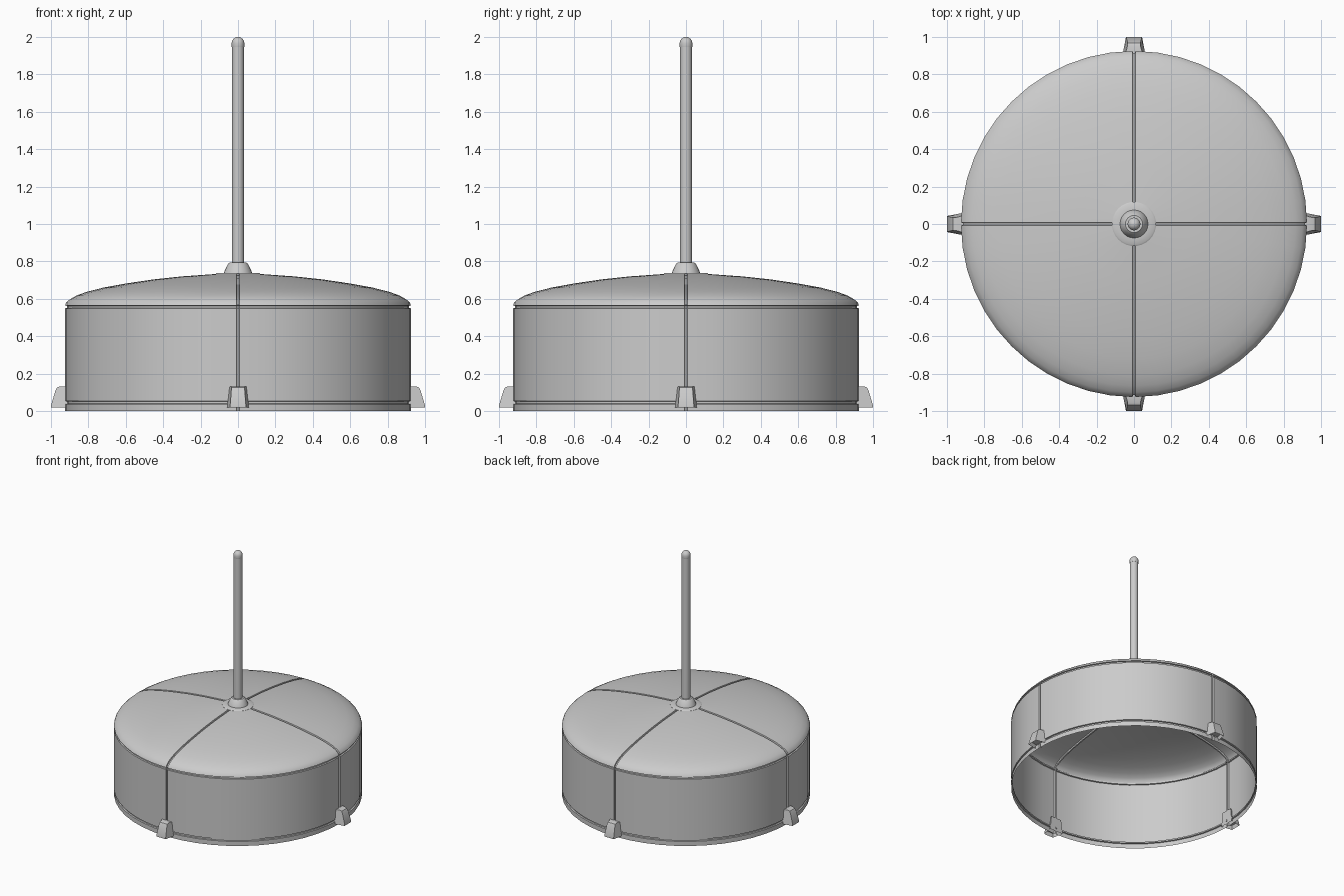
import bpy, bmesh, math
from mathutils import Matrix

cube = bpy.data.objects.get("Cube")
if cube:
    bpy.data.objects.remove(cube)

grey = bpy.data.materials.new("plain grey")
grey.use_nodes = True
COLOUR = (0.6, 0.6, 0.6, 1)
grey.diffuse_color = COLOUR
grey.node_tree.nodes["Principled BSDF"].inputs["Base Color"].default_value = COLOUR


def finish(name, bm, angle=35):
    mesh = bpy.data.meshes.new(name)
    bm.to_mesh(mesh)
    bm.free()
    mesh.materials.append(grey)
    obj = bpy.data.objects.new(name, mesh)
    bpy.context.collection.objects.link(obj)
    bpy.ops.object.select_all(action="DESELECT")
    obj.select_set(True)
    bpy.context.view_layer.objects.active = obj
    bpy.ops.object.shade_smooth_by_angle(angle=math.radians(angle))
    return obj


def skin(bm, rings):
    for low, high in zip(rings, rings[1:]):
        n = len(low)
        for i in range(n):
            j = (i + 1) % n
            bm.faces.new((low[i], low[j], high[j], high[i]))


def lathe(name, profile, sides):
    bm = bmesh.new()
    rings = [[bm.verts.new((r * math.cos(math.tau * i / sides),
                            r * math.sin(math.tau * i / sides), z))
              for i in range(sides)] for r, z in profile]
    skin(bm, rings)
    bm.faces.new(rings[0][::-1])
    bm.faces.new(rings[-1])
    return finish(name, bm)


# Open shell: drum wall and shallow dome, with recessed panel seams
R, HALF, DEPTH, STEPS = 0.925, 0.008, 0.01, 12


def seam_ring(z):
    return [(R, z - HALF), (R - DEPTH, z - HALF * 0.7),
            (R - DEPTH, z + HALF * 0.7), (R, z + HALF)]


profile = [(R, 0)] + seam_ring(0.045) + seam_ring(0.557)
profile += [(0.918, 0.58), (0.9, 0.597), (0.865, 0.617), (0.81, 0.637),
            (0.72, 0.66), (0.6, 0.682), (0.45, 0.704), (0.3, 0.72), (0.1, 0.734)]
bm = bmesh.new()
rings = []
for r, z in profile:
    ring = []
    edge = HALF / r
    # Grooves sink inwards on the wall and downwards on the dome
    wall = z < 0.57
    deep_r, deep_z = (r - DEPTH, z) if wall else (r - DEPTH * 0.3, z - DEPTH)
    for quarter in range(4):
        base = quarter * math.pi / 2
        columns = [(-edge * 0.7, deep_r, deep_z), (edge * 0.7, deep_r, deep_z)]
        span = math.pi / 2 - 2 * edge
        columns += [(edge + span * i / STEPS, r, z) for i in range(STEPS + 1)]
        for a, cr, cz in columns:
            ring.append(bm.verts.new((cr * math.cos(base + a), cr * math.sin(base + a), cz)))
    rings.append(ring)
skin(bm, rings)
finish("canopy_shell", bm)

# Central pole and its fittings
lathe("crown_plate", [(0.118, 0.724), (0.118, 0.734), (0.11, 0.739), (0.07, 0.739)], 32)
lathe("pole_collar", [(0.076, 0.736), (0.072, 0.748), (0.054, 0.786), (0.046, 0.793)], 24)
lathe("pole", [(0.032, 0.78), (0.032, 1.948)], 24)
cap = [(0.033, 1.945), (0.034, 1.95)]
cap += [(0.034 * math.cos(a), 1.966 + 0.034 * math.sin(a))
        for a in [math.radians(15 * k) for k in range(6)]] + [(0.003, 2.0)]
lathe("pole_cap", cap, 24)

# Tapered feet around the rim: (distance out, height, half width at that point)
FOOT = [(0.91, 0.018, 0.06), (1.0, 0.018, 0.043), (1.0, 0.03, 0.042),
        (0.976, 0.11, 0.036), (0.967, 0.126, 0.034), (0.952, 0.132, 0.034),
        (0.91, 0.132, 0.047)]
for side, turn in (("left", 0), ("back", 1), ("right", 2), ("front", 3)):
    bm = bmesh.new()
    rings = [[bm.verts.new((x, s * w, z)) for x, z, w in FOOT] for s in (-1, 1)]
    skin(bm, rings)
    bm.faces.new(rings[0])
    bm.faces.new(rings[1])
    bmesh.ops.recalc_face_normals(bm, faces=bm.faces)
    # Hollow underside
    sole = min(bm.faces, key=lambda f: f.calc_center_median().z)
    bmesh.ops.inset_region(bm, faces=[sole], thickness=0.01)
    bmesh.ops.translate(bm, verts=sole.verts, vec=(0, 0, 0.03))
    bmesh.ops.rotate(bm, verts=bm.verts, matrix=Matrix.Rotation(turn * math.pi / 2, 3, "Z"))
    finish(side + "_foot", bm, 30)
